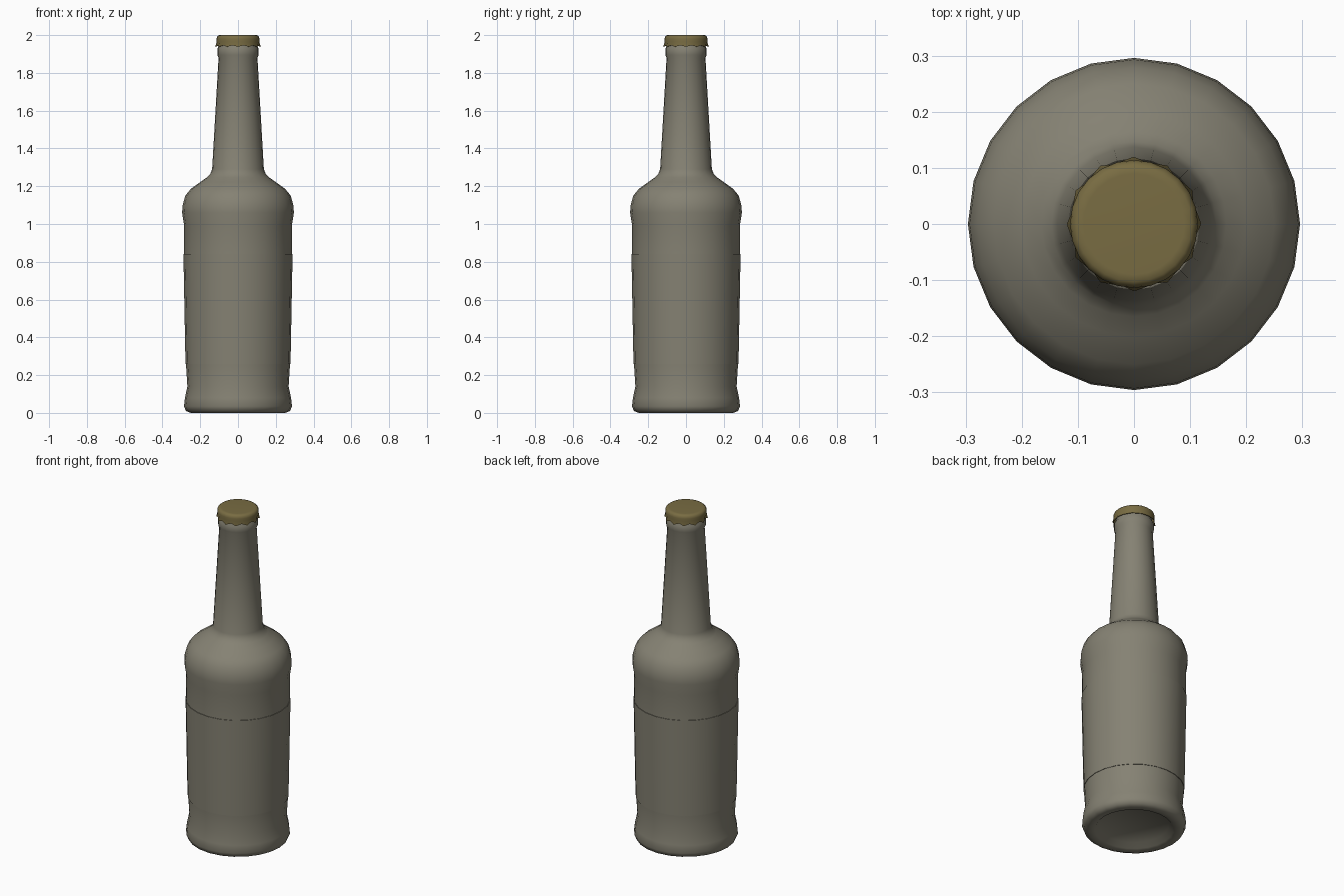
import bpy, bmesh, math

SIDES = 24
cube = bpy.data.objects.get("Cube")
if cube:
    bpy.data.objects.remove(cube, do_unlink=True)


def material(name, rgb):
    mat = bpy.data.materials.new(name)
    mat.use_nodes = True
    mat.diffuse_color = (*rgb, 1)
    bsdf = next(n for n in mat.node_tree.nodes if n.type == 'BSDF_PRINCIPLED')
    bsdf.inputs["Base Color"].default_value = (*rgb, 1)
    return mat


def lathe(name, profile, mat, shape=None, angle=50):
    """Spin (radius, height) points around z; shape(r, z, ring, side) can adjust them."""
    bm = bmesh.new()
    rings = []
    for k, (r, z) in enumerate(profile):
        if r == 0:
            rings.append([bm.verts.new((0, 0, z))] * SIDES)
            continue
        ring = []
        for s in range(SIDES):
            rr, zz = shape(r, z, k, s) if shape else (r, z)
            a = math.tau * s / SIDES
            ring.append(bm.verts.new((rr * math.cos(a), rr * math.sin(a), zz)))
        rings.append(ring)
    for low, high in zip(rings, rings[1:]):
        for s in range(SIDES):
            t = (s + 1) % SIDES
            corners = dict.fromkeys((low[s], low[t], high[t], high[s]))
            bm.faces.new(list(corners))
    mesh = bpy.data.meshes.new(name)
    bm.to_mesh(mesh)
    bm.free()
    mesh.materials.append(mat)
    obj = bpy.data.objects.new(name, mesh)
    bpy.context.collection.objects.link(obj)
    bpy.ops.object.select_all(action='DESELECT')
    obj.select_set(True)
    bpy.context.view_layer.objects.active = obj
    bpy.ops.object.shade_smooth_by_angle(angle=math.radians(angle))
    return obj


glass = material("grey_brown_glass", (0.235, 0.222, 0.172))
gold = material("dull_gold", (0.19, 0.15, 0.055))

# Bottle body with recessed base, shoulder, neck and lip ring
lathe("bottle", [
    (0, 0.03), (0.19, 0.03), (0.215, 0.005), (0.25, 0), (0.276, 0.01),
    (0.286, 0.035), (0.281, 0.08), (0.268, 0.14), (0.275, 0.25),
    (0.286, 0.85), (0.285, 0.99), (0.296, 1.06), (0.293, 1.1),
    (0.279, 1.15), (0.25, 1.186), (0.2, 1.222), (0.165, 1.247),
    (0.147, 1.265), (0.137, 1.29), (0.122, 1.55), (0.103, 1.88),
    (0.109, 1.895), (0.109, 1.93), (0.1, 1.945), (0.1, 1.97), (0, 1.97),
], glass)

# Thin wrap-around label
lathe("label", [(0.274, 0.258), (0.278, 0.258), (0.289, 0.84), (0.285, 0.84)], glass)


# Crimped crown cap: every other point of the skirt flares out and rises
def crimp(r, z, ring, side):
    if ring < 2:
        return (r + 0.008, z) if side % 2 == 0 else (r - 0.002, z + 0.008)
    return r, z


lathe("cap", [
    (0.108, 1.938), (0.112, 1.938), (0.113, 1.965), (0.114, 1.98),
    (0.111, 1.992), (0.103, 1.999), (0.09, 2.0), (0, 2.0),
], gold, crimp)
